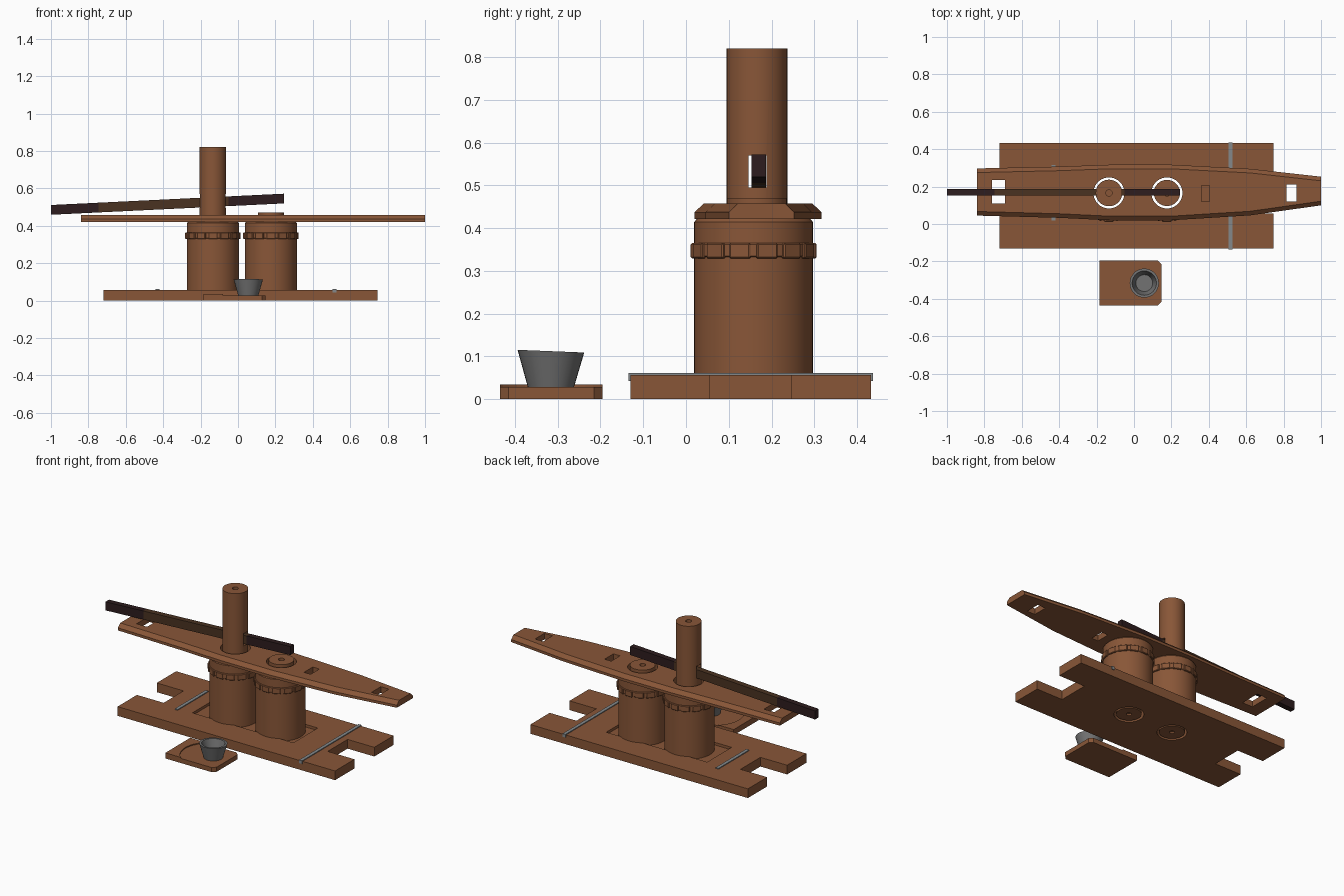
import bpy, bmesh, math
from mathutils import Matrix

if "Cube" in bpy.data.objects:
    bpy.data.objects.remove(bpy.data.objects["Cube"])


def mat(name, rgb):
    m = bpy.data.materials.new(name)
    m.diffuse_color = (*rgb, 1)
    m.use_nodes = True
    m.node_tree.nodes["Principled BSDF"].inputs["Base Color"].default_value = m.diffuse_color
    return m


WOOD = mat("warm brown wood", (0.25, 0.094, 0.039))
DARK = mat("dark purple brown", (0.026, 0.012, 0.013))
OLIVE = mat("dark olive brown", (0.068, 0.032, 0.015))
GREY = mat("cup grey", (0.17, 0.17, 0.17))
STEEL = mat("staple grey", (0.23, 0.25, 0.26))


def make(name, bm, *mats):
    bmesh.ops.recalc_face_normals(bm, faces=bm.faces)
    me = bpy.data.meshes.new(name)
    bm.to_mesh(me)
    bm.free()
    ob = bpy.data.objects.new(name, me)
    bpy.context.collection.objects.link(ob)
    for m in mats:
        me.materials.append(m)
    return ob


def loft(name, loops, *mats):
    """Closed solid through stacked loops with equal point counts."""
    bm = bmesh.new()
    rings = [[bm.verts.new(p) for p in lp] for lp in loops]
    n = len(rings[0])
    for k, (a, b) in enumerate(zip(rings, rings[1:])):
        for i in range(n):
            f = bm.faces.new((a[i], a[(i + 1) % n], b[(i + 1) % n], b[i]))
            f.material_index = k if len(mats) > 1 else 0
    bm.faces.new(rings[0])
    f = bm.faces.new(rings[-1])
    f.material_index = len(mats) - 1
    return make(name, bm, *mats)


def prism(name, pts, z0, z1, m=WOOD):
    return loft(name, [[(x, y, z) for x, y in pts] for z in (z0, z1)], m)


def box(name, x0, x1, y0, y1, z0, z1, m=WOOD):
    return prism(name, [(x0, y0), (x1, y0), (x1, y1), (x0, y1)], z0, z1, m)


def disc(name, x, y, r, z0, z1, n=40, m=WOOD):
    ring = [(x + r * math.cos(2 * math.pi * i / n), y + r * math.sin(2 * math.pi * i / n)) for i in range(n)]
    return prism(name, ring, z0, z1, m)


def lathe(name, x, y, prof, m, n=40, closed=True):
    """Revolve an (r, z) profile; open profiles are capped at both ends."""
    bm = bmesh.new()
    rings = [[bm.verts.new((x + r * math.cos(2 * math.pi * i / n), y + r * math.sin(2 * math.pi * i / n), z))
              for i in range(n)] for r, z in prof]
    pairs = list(zip(rings, rings[1:]))
    if closed:
        pairs.append((rings[-1], rings[0]))
    else:
        bm.faces.new(rings[0])
        bm.faces.new(rings[-1])
    for a, b in pairs:
        for i in range(n):
            bm.faces.new((a[i], a[(i + 1) % n], b[(i + 1) % n], b[i]))
    return make(name, bm, m)


def smooth(ob):
    bpy.ops.object.select_all(action='DESELECT')
    ob.select_set(True)
    bpy.context.view_layer.objects.active = ob
    bpy.ops.object.shade_smooth_by_angle(angle=math.radians(35))


def cut(ob, *cutters):
    for c in cutters:
        md = ob.modifiers.new("cut", 'BOOLEAN')
        md.operation, md.solver, md.object = 'DIFFERENCE', 'EXACT', c
        bpy.context.view_layer.objects.active = ob
        bpy.ops.object.modifier_apply(modifier=md.name)
        bpy.data.objects.remove(c, do_unlink=True)


CY = 0.166
CX = (-0.134, 0.176)

# Base board with end notches, shallow recess and two piston holes
base = prism("base_board", [
    (-0.72, -0.13), (0.745, -0.13), (0.745, 0.056), (0.565, 0.056), (0.565, 0.247), (0.745, 0.247),
    (0.745, 0.433), (-0.72, 0.433), (-0.72, 0.247), (-0.54, 0.247), (-0.54, 0.056), (-0.72, 0.056)], 0, 0.056)
cut(base, box("recess", -0.335, 0.345, 0.04, 0.275, 0.04, 0.1),
    *[disc("hole", x, CY, 0.083, -0.1, 0.2) for x in CX])

# Cross beam: long plank with chamfered upper edges
half = [(-0.84, 0.045, 0.297), (-0.4, 0.033, 0.307), (-0.13, 0.02, 0.317), (0.2, 0.02, 0.317),
        (0.62, 0.046, 0.295), (1.0, 0.1, 0.253)]


def outline(inset, z):
    return ([(x, a + inset, z) for x, a, b in half] + [(x, b - inset, z) for x, a, b in reversed(half)])


beam = loft("cross_beam", [outline(0, 0.421), outline(0, 0.437), outline(0.022, 0.458)], WOOD)
cut(beam, *[disc("hole", x, CY, 0.083, 0.3, 0.6) for x in CX],
    box("slot", -0.76, -0.69, 0.11, 0.235, 0.3, 0.6),
    box("slot", 0.36, 0.405, 0.12, 0.205, 0.3, 0.6),
    box("slot", 0.815, 0.87, 0.12, 0.21, 0.3, 0.6))

# Two hollow cylinders, each with a studded band
for side, x in zip(("left", "right"), CX):
    cy = 0.158
    tube = lathe(side + "_cylinder", x, cy, [
        (0.139, 0.04), (0.139, 0.332), (0.1425, 0.335), (0.1425, 0.362), (0.139, 0.365),
        (0.139, 0.414), (0.133, 0.421), (0.094, 0.421), (0.094, 0.04)], WOOD, 48)
    smooth(tube)
    bm = bmesh.new()
    for i in range(14):
        rot = Matrix.Translation((x, cy, 0.347)) @ Matrix.Rotation(2 * math.pi * (i + 0.5) / 14, 4, 'Z')
        bmesh.ops.create_cube(bm, size=1, matrix=rot @ Matrix.Translation((0.139, 0, 0))
                              @ Matrix.Diagonal((0.016, 0.05, 0.036, 1)))
    bmesh.ops.bevel(bm, geom=bm.edges[:], offset=0.003, segments=1, affect='EDGES')
    make(side + "_band_studs", bm, WOOD)

# Tall piston with lever slot, short piston with stepped top
tall = lathe("tall_piston", CX[0], CY, [
    (0.014, 0.012), (0.014, 0.002), (0.071, 0.002), (0.071, 0.82), (0.017, 0.82), (0.017, 0.78)], WOOD, closed=False)
cut(tall, box("slot", -0.4, 0.1, 0.146, 0.188, 0.495, 0.57))
smooth(tall)
short = lathe("short_piston", CX[1], CY, [
    (0.014, 0.012), (0.014, 0.002), (0.07, 0.002), (0.07, 0.47), (0.017, 0.47), (0.017, 0.44)],
    WOOD, closed=False)
smooth(short)

# Sloping lever through the tall piston, with darker ends
sections = []
for x in (-1.0, -0.745, -0.05, 0.245):
    z = 0.485 + (x + 1) * 0.0486
    sections.append([(x, 0.153, z - 0.026), (x, 0.187, z - 0.026), (x, 0.187, z + 0.026), (x, 0.153, z + 0.026)])
loft("lever", sections, DARK, OLIVE, DARK)

# Metal staples across the base
for side, x, y0, y1 in (("left", -0.43, 0.02, 0.316), ("right", 0.516, -0.135, 0.437)):
    box(side + "_staple", x - 0.01, x + 0.01, y0, y1, 0.05, 0.061, STEEL)
    for end, a in (("front", y0), ("back", y1 - 0.005)):
        box(f"{side}_staple_{end}_leg", x - 0.01, x + 0.01, a, a + 0.005, 0.042, 0.051, STEEL)

# Small tray with clipped right corners and shallow round recess
tray = prism("tray", [(-0.185, -0.435), (0.127, -0.435), (0.147, -0.415), (0.147, -0.215),
                      (0.127, -0.195), (-0.185, -0.195)], 0, 0.034)
cut(tray, disc("dish", 0.025, -0.315, 0.16, 0.028, 0.1, 48))

# Tapered cup with a slightly tilted rim
cup = lathe("cup", 0.055, -0.316, [
    (0.054, 0.028), (0.078, 0.112), (0.065, 0.112), (0.045, 0.045)], GREY, 32, closed=False)
for v in cup.data.vertices:
    if v.co.z > 0.1:
        v.co.z -= 0.04 * (v.co.y + 0.316)
smooth(cup)
